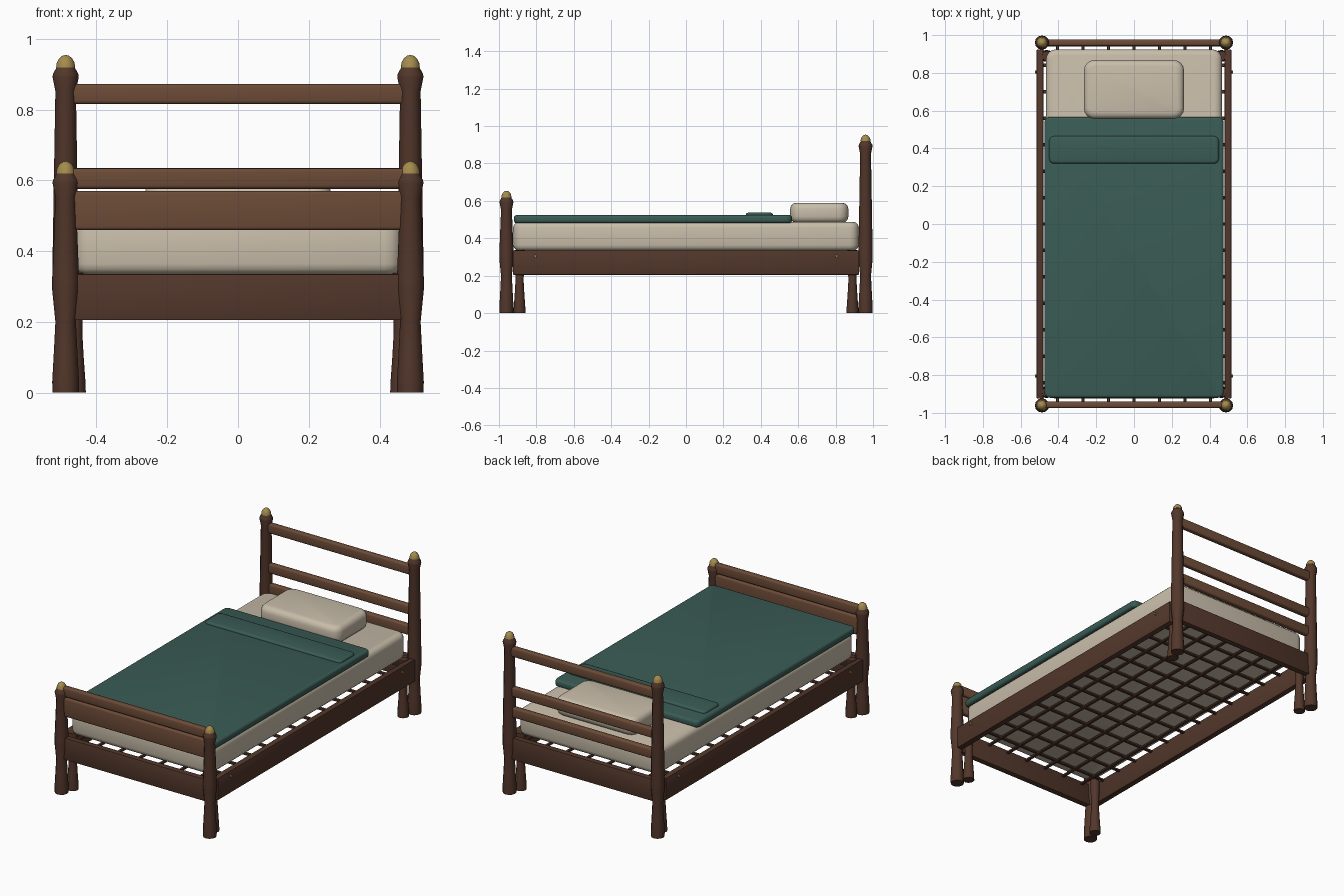
import bpy, bmesh, math
from mathutils import Matrix

if "Cube" in bpy.data.objects:
    bpy.data.objects.remove(bpy.data.objects["Cube"])


def mat(name, rgb):
    m = bpy.data.materials.new(name)
    m.diffuse_color = (*rgb, 1)
    m.use_nodes = True
    m.node_tree.nodes["Principled BSDF"].inputs["Base Color"].default_value = m.diffuse_color
    return m


DARK = mat("dark_wood", (0.085, 0.038, 0.024))
WOOD = mat("wood", (0.15, 0.07, 0.038))
TEAL = mat("teal_cloth", (0.042, 0.105, 0.09))
CREAM = mat("cream_cloth", (0.58, 0.51, 0.40))
BRASS = mat("brass", (0.37, 0.26, 0.075))


def finish(name, bm, material, angle=35):
    me = bpy.data.meshes.new(name)
    bmesh.ops.recalc_face_normals(bm, faces=bm.faces)
    bm.to_mesh(me)
    bm.free()
    ob = bpy.data.objects.new(name, me)
    bpy.context.collection.objects.link(ob)
    me.materials.append(material)
    if angle:
        bpy.ops.object.select_all(action='DESELECT')
        ob.select_set(True)
        bpy.context.view_layer.objects.active = ob
        bpy.ops.object.shade_smooth_by_angle(angle=math.radians(angle))
    return ob


def box(name, x, y, z, material, corner=0, bevel=0.006, seg=2):
    """Box from (min, max) ranges; corner rounds the upright edges first."""
    bm = bmesh.new()
    size = [r[1] - r[0] for r in (x, y, z)]
    mid = [(r[0] + r[1]) / 2 for r in (x, y, z)]
    bmesh.ops.create_cube(bm, size=1, matrix=Matrix.Translation(mid) @ Matrix.Diagonal((*size, 1)))
    if corner:
        up = [e for e in bm.edges if abs(e.verts[0].co.z - e.verts[1].co.z) > 1e-4]
        bmesh.ops.bevel(bm, geom=up, offset=corner, segments=4, profile=0.5, affect='EDGES')
        rim = [e for e in bm.edges if abs(e.verts[0].co.z - e.verts[1].co.z) < 1e-5]
    else:
        rim = bm.edges[:]
    bmesh.ops.bevel(bm, geom=rim, offset=bevel, segments=seg, profile=0.5, affect='EDGES')
    return finish(name, bm, material)


def turned(name, profile, x, y, material, sides=12):
    """Lathe a (radius, z) profile around an upright axis."""
    bm = bmesh.new()
    rings = [[bm.verts.new((x + r * math.cos(2 * math.pi * i / sides),
                            y + r * math.sin(2 * math.pi * i / sides), z))
              for i in range(sides)] for r, z in profile]
    for a, b in zip(rings, rings[1:]):
        for i in range(sides):
            j = (i + 1) % sides
            bm.faces.new((a[i], a[j], b[j], b[i]))
    bm.faces.new(rings[0][::-1])
    bm.faces.new(rings[-1])
    return finish(name, bm, material)


# Corner posts with brass caps, and the short inner legs
FOOT = [(0.037, 0), (0.038, 0.03), (0.033, 0.12), (0.029, 0.2), (0.038, 0.29), (0.038, 0.32)]
LEG = [(0.032, 0), (0.031, 0.03), (0.026, 0.1), (0.022, 0.17), (0.023, 0.22), (0.027, 0.29), (0.026, 0.338)]
for sy, end, top in ((-1, "foot", 0.622), (1, "head", 0.922)):
    for sx in (-1, 1):
        x, y = sx * 0.487, sy * 0.96
        head = [(0.029, top - 0.07), (0.037, top - 0.03), (0.036, top - 0.022), (0.024, top)]
        turned(end + "_post", FOOT + head, x, y, DARK)
        cap = [(0.027 * math.cos(a), top - 0.003 + 0.035 * math.sin(a))
               for a in (0, 0.4, 0.8, 1.2, 1.5)]
        turned(end + "_post_cap", cap, x, y, BRASS)
        turned(end + "_inner_leg", LEG, sx * 0.462, sy * 0.89, DARK)

# Lower frame rails with brass bolts
for s in (-1, 1):
    box("side_rail", sorted((s * 0.48, s * 0.515)), (-0.925, 0.925), (0.205, 0.335), DARK, bevel=0.003)
    box("lower_end_rail", (-0.485, 0.485), sorted((s * 0.94, s * 0.975)), (0.205, 0.335), DARK, bevel=0.003)
    for y in (-0.805, 0.805):
        bm = bmesh.new()
        bmesh.ops.create_cone(bm, cap_ends=True, segments=10, radius1=0.009, radius2=0.007, depth=0.014,
                              matrix=Matrix.Translation((s * 0.516, y, 0.305)) @
                              Matrix.Rotation(s * math.pi / 2, 4, 'Y'))
        finish("rail_bolt", bm, BRASS)

# Footboard and headboard slats
for name, y, spans in (("footboard_slat", -0.957, ((0.459, 0.57), (0.576, 0.634))),
                       ("headboard_slat", 0.96, ((0.455, 0.515), (0.578, 0.635), (0.815, 0.872)))):
    for z in spans:
        box(name, (-0.475, 0.475), (y - 0.017, y + 0.017), z, WOOD, bevel=0.01, seg=3)

# Lattice of straps carrying the mattress
for i in range(13):
    y = -0.84 + i * 0.14
    box("cross_strap", (-0.482, 0.482), (y - 0.009, y + 0.009), (0.318, 0.332), DARK, bevel=0.003, seg=1)
for i in range(7):
    x = -0.405 + i * 0.135
    box("long_strap", (x - 0.009, x + 0.009), (-0.942, 0.942), (0.312, 0.326), DARK, bevel=0.003, seg=1)

# Bedding
box("mattress", (-0.465, 0.465), (-0.924, 0.924), (0.334, 0.488), CREAM, corner=0.05, bevel=0.03, seg=3)
box("blanket", (-0.475, 0.475), (-0.92, 0.567), (0.481, 0.524), TEAL, corner=0.03, bevel=0.014, seg=3)
box("blanket_fold", (-0.449, 0.449), (0.32, 0.465), (0.5, 0.537), TEAL, corner=0.025, bevel=0.012, seg=3)
box("pillow", (-0.265, 0.265), (0.557, 0.868), (0.484, 0.59), CREAM, corner=0.055, bevel=0.032, seg=3)
